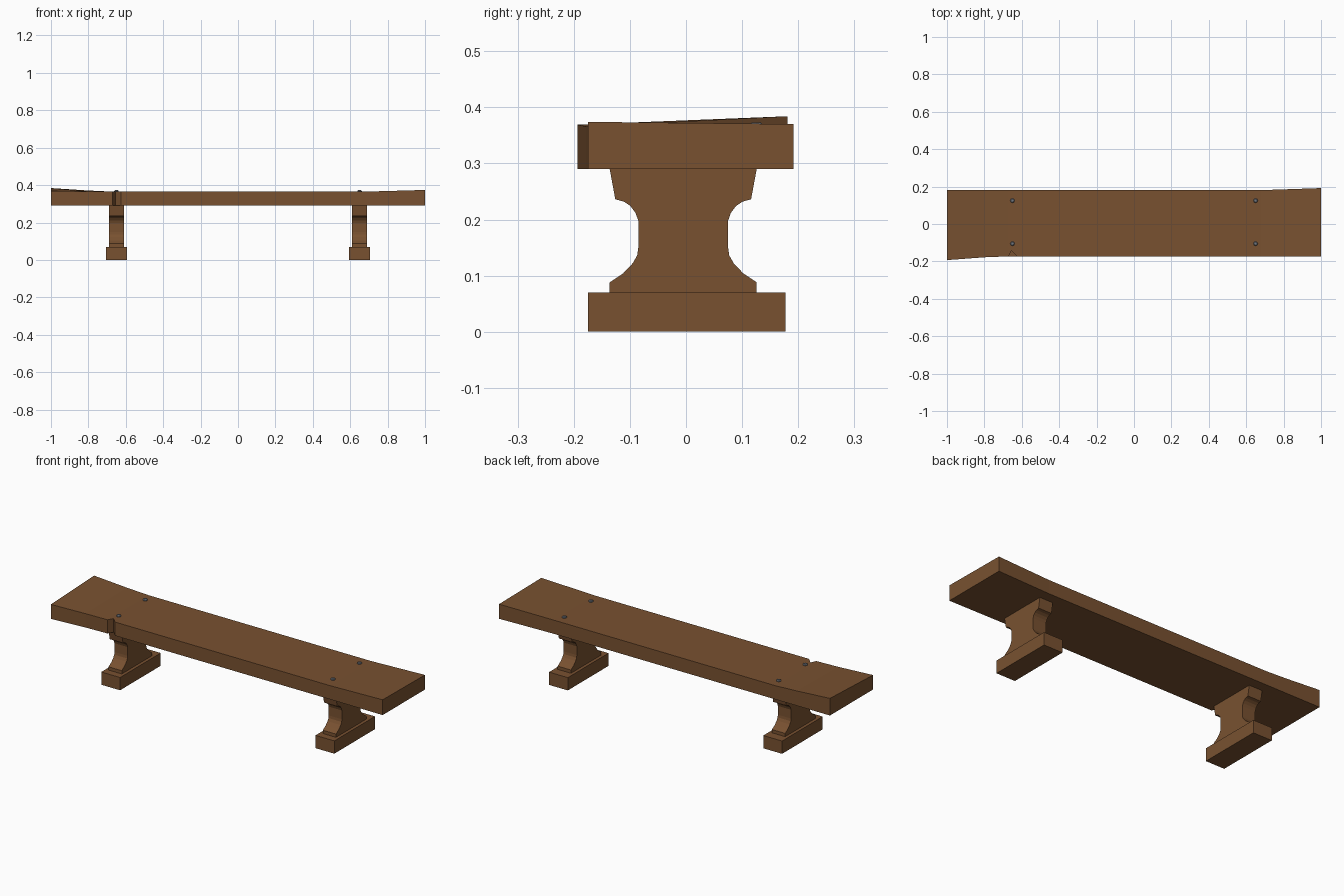
import bpy, bmesh, math

if "Cube" in bpy.data.objects:
    bpy.data.objects.remove(bpy.data.objects["Cube"])

def material(name, rgb):
    m = bpy.data.materials.new(name)
    m.diffuse_color = (*rgb, 1)
    m.use_nodes = True
    m.node_tree.nodes["Principled BSDF"].inputs["Base Color"].default_value = m.diffuse_color
    return m

WOOD = material("brown wood", (0.19, 0.083, 0.03))
METAL = material("grey metal", (0.17, 0.19, 0.22))

def finish(name, bm, mat):
    bmesh.ops.recalc_face_normals(bm, faces=bm.faces)
    me = bpy.data.meshes.new(name)
    bm.to_mesh(me)
    bm.free()
    me.materials.append(mat)
    ob = bpy.data.objects.new(name, me)
    bpy.context.collection.objects.link(ob)
    return ob

def loft(name, rings, mat):
    """Join equal-length rings of points and cap both ends."""
    bm = bmesh.new()
    vs = [[bm.verts.new(p) for p in r] for r in rings]
    n = len(rings[0])
    for a, b in zip(vs, vs[1:]):
        for i in range(n):
            j = (i + 1) % n
            bm.faces.new((a[i], a[j], b[j], b[i]))
    bm.faces.new(vs[0])
    bm.faces.new(vs[-1])
    return finish(name, bm, mat)

# Seat plank: warped ends and a V notch in the front edge
# stations: x, front y, back y, front top z, back top z
stations = [(-1.0, -0.193, 0.181, 0.369, 0.384),
            (-0.80, -0.178, 0.181, 0.366, 0.371),
            (-0.67, -0.173, 0.181, 0.365, 0.365),
            (-0.655, -0.143, 0.181, 0.365, 0.365),
            (-0.625, -0.173, 0.181, 0.365, 0.365),
            (0.68, -0.173, 0.181, 0.365, 0.365),
            (1.0, -0.175, 0.192, 0.374, 0.370)]
loft("seat", [[(x, f, 0.29), (x, b, 0.29), (x, b, zb), (x, f, zf)]
              for x, f, b, zf, zb in stations], WOOD)

# Leg profile (half width, height), mirrored about its centre line
CY = -0.005
half = [(0.131, 0.07), (0.131, 0.088), (0.107, 0.104), (0.090, 0.122),
        (0.082, 0.136), (0.080, 0.150), (0.080, 0.198), (0.085, 0.212),
        (0.094, 0.224), (0.106, 0.232), (0.121, 0.236), (0.131, 0.29)]
outline = [(CY + w, z) for w, z in half] + [(CY - w, z) for w, z in reversed(half)]
foot = [(-0.175, 0), (0.177, 0), (0.177, 0.07), (-0.175, 0.07)]

for side, cx in (("left", -0.65), ("right", 0.65)):
    loft(side + "_leg", [[(cx + d, y, z) for y, z in outline] for d in (-0.04, 0.04)], WOOD)
    loft(side + "_foot", [[(cx + d, y, z) for y, z in foot] for d in (-0.057, 0.057)], WOOD)
    # Bolt heads on the seat
    for place, y in (("front", -0.105), ("back", 0.125)):
        rings = [[(cx + r * math.cos(a * math.pi / 4), y + r * math.sin(a * math.pi / 4), z)
                  for a in range(8)] for r, z in ((0.012, 0.36), (0.012, 0.369), (0.008, 0.373))]
        loft(f"{side}_{place}_bolt", rings, METAL)
